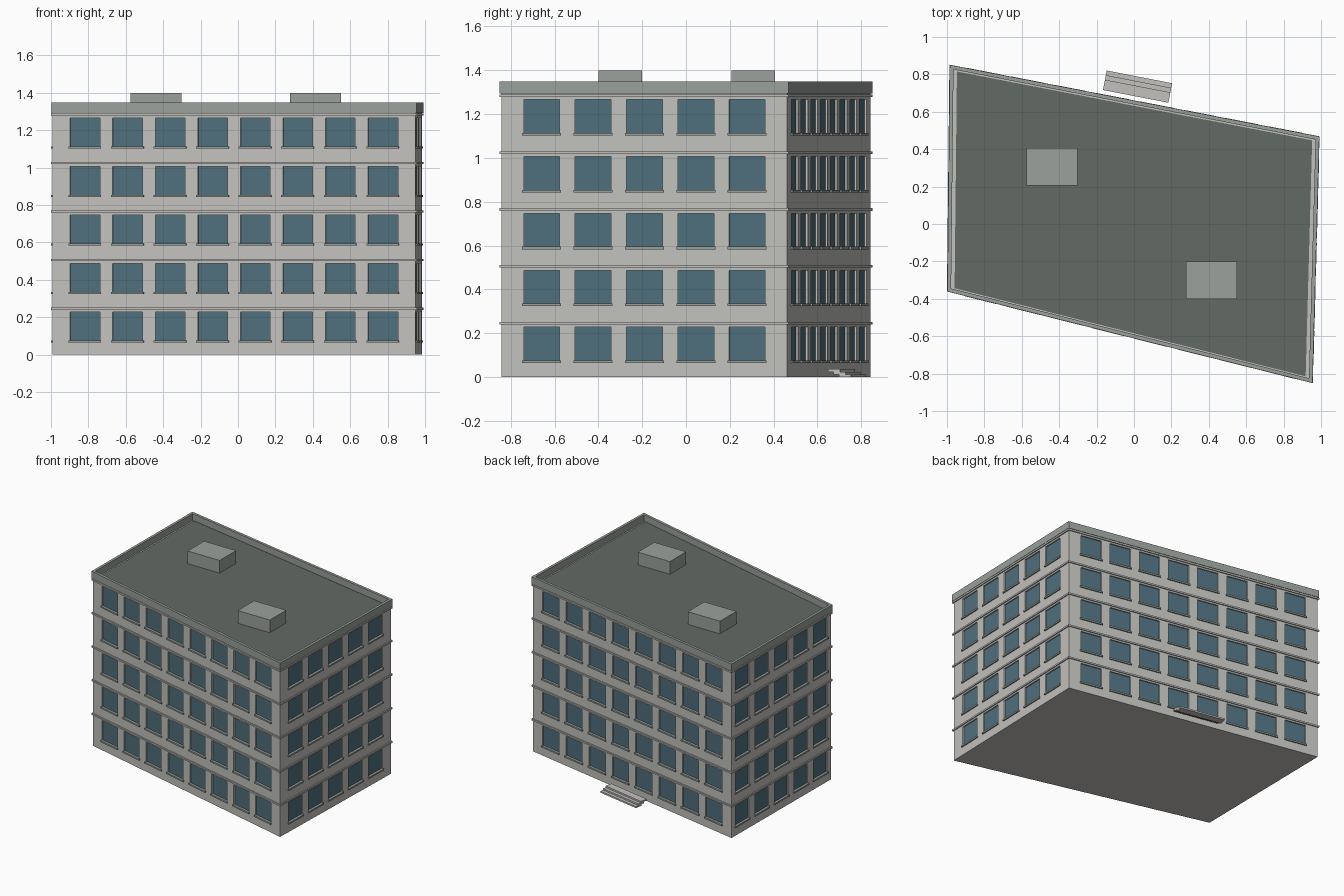
import bpy, bmesh
from mathutils import Vector

cube = bpy.data.objects.get("Cube")
if cube:
    bpy.data.objects.remove(cube, do_unlink=True)


def material(name, rgb):
    m = bpy.data.materials.new(name)
    m.use_nodes = True
    m.diffuse_color = (*rgb, 1)
    m.node_tree.nodes["Principled BSDF"].inputs["Base Color"].default_value = (*rgb, 1)
    return m


WALL = material("pale wall", (0.54, 0.535, 0.51))
TRIM = material("grey green trim", (0.32, 0.355, 0.33))
GLASS = material("blue glass", (0.08, 0.16, 0.205))
ROOF = material("dark roof", (0.122, 0.147, 0.133))

# Skewed four-sided footprint, counter-clockwise from front left
CORNERS = [Vector(p) for p in
           [(-0.991, -0.355), (0.948, -0.841), (0.984, 0.462), (-0.978, 0.842)]]
FLOORS, STOREY, TOP = 5, 0.2594, 1.294
WIN_LOW, WIN_HIGH = 0.07, 0.228


def finish(name, bm, *mats):
    mesh = bpy.data.meshes.new(name)
    bm.to_mesh(mesh)
    bm.free()
    for m in mats:
        mesh.materials.append(m)
    ob = bpy.data.objects.new(name, mesh)
    bpy.context.collection.objects.link(ob)
    return ob


def side(i):
    """Start, direction, outward normal and length of a side."""
    a, b = CORNERS[i], CORNERS[(i + 1) % 4]
    d = (b - a).normalized()
    return a, d, Vector((d.y, -d.x)), (b - a).length


def offset(dist):
    """Footprint moved outward by dist on every side."""
    pts = []
    for i in range(4):
        n0, n1 = side(i - 1 if i else 3)[2], side(i)[2]
        pts.append(CORNERS[i] + (n0 + n1) * dist / (1 + n0.dot(n1)))
    return pts


def add_prism(bm, pts, z0, z1):
    lo = [bm.verts.new((p.x, p.y, z0)) for p in pts]
    hi = [bm.verts.new((p.x, p.y, z1)) for p in pts]
    n = len(pts)
    bm.faces.new(lo[::-1])
    bm.faces.new(hi)
    for i in range(n):
        j = (i + 1) % n
        bm.faces.new((lo[i], lo[j], hi[j], hi[i]))


def add_ring(bm, outer, inner, z0, z1):
    loops = [[bm.verts.new((p.x, p.y, z)) for p in pts]
             for pts, z in ((outer, z0), (outer, z1), (inner, z1), (inner, z0))]
    for k in range(4):
        a, b = loops[k], loops[(k + 1) % 4]
        for i in range(4):
            j = (i + 1) % 4
            bm.faces.new((a[i], a[j], b[j], b[i]))


def side_box(bm, i, u0, u1, d0, d1, z0, z1):
    """Box on a side: u along the wall, d outward from it."""
    a, d, n, _ = side(i)
    add_prism(bm, [a + d * u + n * o for u, o in
                   ((u0, d1), (u1, d1), (u1, d0), (u0, d0))][::-1], z0, z1)


def window_spans(i):
    """Left and right edge of each window along a side."""
    length = side(i)[3]
    count = 8 if i % 2 == 0 else 5
    step = 0.2345
    first = length / 2 - step * (count - 1) / 2
    return [(first + step * k - 0.082, first + step * k + 0.082) for k in range(count)]


# Walls with recessed windows, and their sills
walls, sills = bmesh.new(), bmesh.new()
panes = []
zs = [0]
for f in range(FLOORS):
    zs += [WIN_LOW + f * STOREY, WIN_HIGH + f * STOREY]
zs.append(TOP)
for i in range(4):
    a, d, n, length = side(i)
    spans = window_spans(i)
    us = [0] + [u for s in spans for u in s] + [length]
    grid = [[walls.verts.new((*(a + d * u), z)) for u in us] for z in zs]
    for r in range(len(zs) - 1):
        for c in range(len(us) - 1):
            face = walls.faces.new((grid[r][c], grid[r][c + 1],
                                    grid[r + 1][c + 1], grid[r + 1][c]))
            if r % 2 and c % 2:
                face.material_index = 1
                panes.append(face)
    for f in range(FLOORS):
        z = WIN_LOW + f * STOREY
        for u0, u1 in spans:
            side_box(sills, i, u0 - 0.007, u1 + 0.007, -0.01, 0.009, z - 0.006, z + 0.006)
walls.normal_update()
reveals = bmesh.ops.inset_individual(walls, faces=panes, thickness=0, depth=-0.01)
for face in reveals["faces"]:
    face.material_index = 0
for face in panes:
    face.material_index = 1
for z, flip in ((0, True), (TOP, False)):
    cap = [walls.verts.new((p.x, p.y, z)) for p in CORNERS]
    walls.faces.new(cap[::-1] if flip else cap)
finish("walls", walls, WALL, GLASS)
finish("window_sills", sills, TRIM)

# Thin band above each storey
bands = bmesh.new()
for f in range(FLOORS):
    z = 0.246 + f * STOREY
    add_ring(bands, offset(0.008), offset(-0.005), z - 0.006, z + 0.006)
finish("floor_bands", bands, WALL)

# Parapet and roof slab
parapet = bmesh.new()
add_ring(parapet, offset(0.007), offset(-0.013), 1.293, 1.348)
finish("parapet", parapet, TRIM)
slab = bmesh.new()
add_prism(slab, [p * 0.968 for p in CORNERS], 1.28, 1.302)
finish("roof_slab", slab, ROOF)

# Rooftop service boxes
for name, x, y in (("roof_box_back", -0.438, 0.307), ("roof_box_front", 0.415, -0.3)):
    box = bmesh.new()
    add_prism(box, [Vector((x + sx * 0.137, y + sy * 0.1)) for sx, sy in
                    ((-1, -1), (1, -1), (1, 1), (-1, 1))], 1.295, 1.4)
    finish(name, box, TRIM)

# Entrance steps behind the back wall
steps = bmesh.new()
middle = side(2)[3] / 2
for k in range(3):
    near = 0.031 + 0.025 * k
    z = 0.024 - 0.012 * k
    side_box(steps, 2, middle - 0.178, middle + 0.178, near, near + 0.056, z, z + 0.012)
finish("entrance_steps", steps, WALL)
